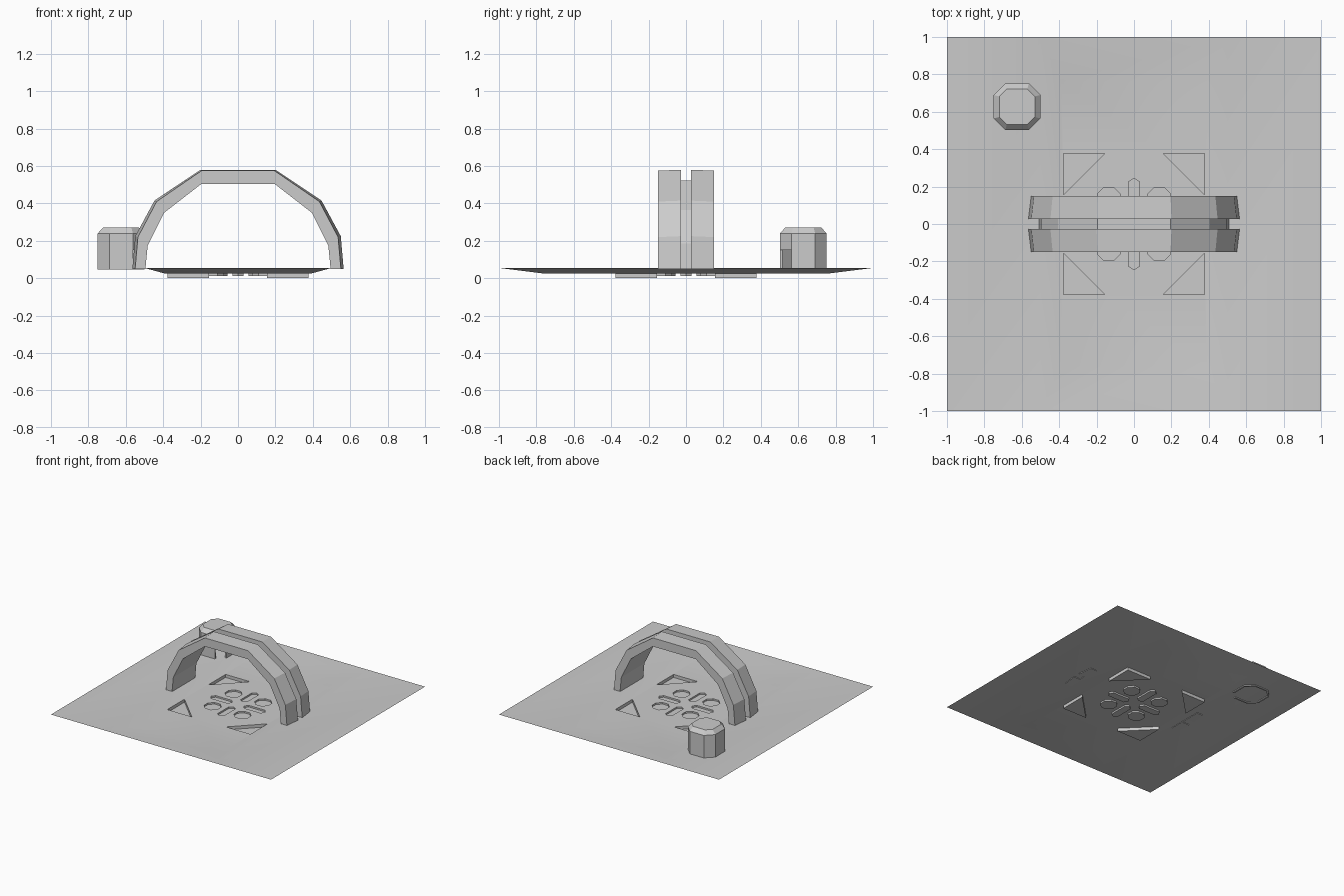
import bpy, bmesh, math

if "Cube" in bpy.data.objects:
    bpy.data.objects.remove(bpy.data.objects["Cube"])

RIM, FLOOR = 0.055, 0.025


def finish(bm, name):
    mesh = bpy.data.meshes.new(name)
    bm.to_mesh(mesh)
    bm.free()
    ob = bpy.data.objects.new(name, mesh)
    bpy.context.collection.objects.link(ob)
    return ob


def ring(bm, pts, z):
    return [bm.verts.new((x, y, z)) for x, y in pts]


def bridge(bm, a, b, skip=()):
    n = len(a)
    for i in range(n):
        if i not in skip:
            j = (i + 1) % n
            bm.faces.new((a[i], a[j], b[j], b[i]))


def rect(x, y):
    return [(-x, -y), (x, -y), (x, y), (-x, y)]


# ground sheet: shallow basin with sunken pockets
bm = bmesh.new()
edge = ring(bm, rect(0.5, 1), RIM)
basin = ring(bm, rect(0.39, 0.76), FLOOR)
bridge(bm, edge, basin)
for a, b, s in ((edge[1], edge[2], 1), (edge[3], edge[0], -1)):
    c, d = bm.verts.new((s, s, RIM)), bm.verts.new((s, -s, RIM))
    bm.faces.new((a, d, c, b))

pockets = []
slot = [(0.055, 0), (0.075, 0.03), (0.225, 0.03), (0.245, 0), (0.225, -0.03), (0.075, -0.03)]
for sx in (-1, 1):
    for sy in (-1, 1):
        pockets.append(([(sx * 0.378, sy * 0.378), (sx * 0.155, sy * 0.378),
                         (sx * 0.378, sy * 0.155)], 0.0))
        pockets.append(([(sx * 0.135 + 0.066 * math.cos(math.pi * (k + 0.5) / 4),
                          sy * 0.135 + 0.066 * math.sin(math.pi * (k + 0.5) / 4))
                         for k in range(8)], 0.012))
for k in range(4):
    c, s = round(math.cos(k * math.pi / 2)), round(math.sin(k * math.pi / 2))
    pockets.append(([(x * c - y * s, x * s + y * c) for x, y in slot], 0.012))

fill_edges = [bm.edges.get((basin[i], basin[(i + 1) % 4])) for i in range(4)]
for pts, depth in pockets:
    top, low = ring(bm, pts, FLOOR), ring(bm, pts, depth)
    bridge(bm, top, low)
    bm.faces.new(low)
    fill_edges += [bm.edges.get((top[i], top[(i + 1) % len(top)])) for i in range(len(top))]
bmesh.ops.triangle_fill(bm, use_beauty=True, use_dissolve=False, edges=fill_edges, normal=(0, 0, 1))
bmesh.ops.recalc_face_normals(bm, faces=bm.faces[:])
bm.normal_update()
if sum(f.normal.z * f.calc_area() for f in bm.faces) < 0:
    bmesh.ops.reverse_faces(bm, faces=bm.faces[:])
ground = finish(bm, "ground")
bpy.context.view_layer.objects.active = ground
ground.select_set(True)
bpy.ops.object.shade_smooth_by_angle(angle=math.radians(25))
ground.select_set(False)

# arch: two outer bands and a recessed middle band
OUTER = [(0.55, 0.05), (0.535, 0.22), (0.435, 0.41), (0.195, 0.575)]
CROWN = [(x * 1.027, z + 0.005) if i else (x * 1.027, z) for i, (x, z) in enumerate(OUTER)]
INNER = [(0.495, 0.05), (0.483, 0.175), (0.395, 0.35), (0.195, 0.505)]
MIDDLE = [(a + (c - a) * 0.25, b + (d - b) * 0.25) for (a, b), (c, d) in zip(INNER, OUTER)]


def arch_band(name, y0, out0, y1, out1):
    bm = bmesh.new()

    def section(outer, y):
        full = outer + [(-x, z) for x, z in reversed(outer)]
        back = [(-x, z) for x, z in INNER] + INNER[::-1]
        return [bm.verts.new((x, y, z)) for x, z in full + back]

    a, b = section(out0, y0), section(out1, y1)
    bridge(bm, a, b)
    n = len(a)
    for s in (a, b):
        for i in range(n // 2 - 1):
            bm.faces.new((s[i], s[i + 1], s[n - 2 - i], s[n - 1 - i]))
    bmesh.ops.recalc_face_normals(bm, faces=bm.faces[:])
    return finish(bm, name)


arch_band("arch_front", -0.15, OUTER, -0.028, CROWN)
arch_band("arch_back", 0.15, OUTER, 0.028, CROWN)
arch_band("arch_middle", -0.03, MIDDLE, 0.03, MIDDLE)


# hollow eight-sided hut with a doorway in the corner facing the arch
def octagon(r, c):
    base = [(c, -r), (r, -c), (r, c), (c, r), (-c, r), (-r, c), (-r, -c), (-c, -r)]
    return [(x - 0.625, y + 0.627) for x, y in base]


bm = bmesh.new()
wall = octagon(0.125, 0.063)
r0, r1, r2 = ring(bm, wall, 0.048), ring(bm, wall, 0.15), ring(bm, wall, 0.24)
r3 = ring(bm, octagon(0.095, 0.055), 0.272)
bridge(bm, r0, r1, skip=(0,))
bridge(bm, r1, r2)
bridge(bm, r2, r3)
bm.faces.new(r3)
bmesh.ops.recalc_face_normals(bm, faces=bm.faces[:])
bm.normal_update()
bm.faces.ensure_lookup_table()
if bm.faces[-1].normal.z < 0:
    bmesh.ops.reverse_faces(bm, faces=bm.faces[:])
hut = finish(bm, "hut")
shell = hut.modifiers.new("shell", 'SOLIDIFY')
shell.thickness = 0.015
shell.offset = -1
